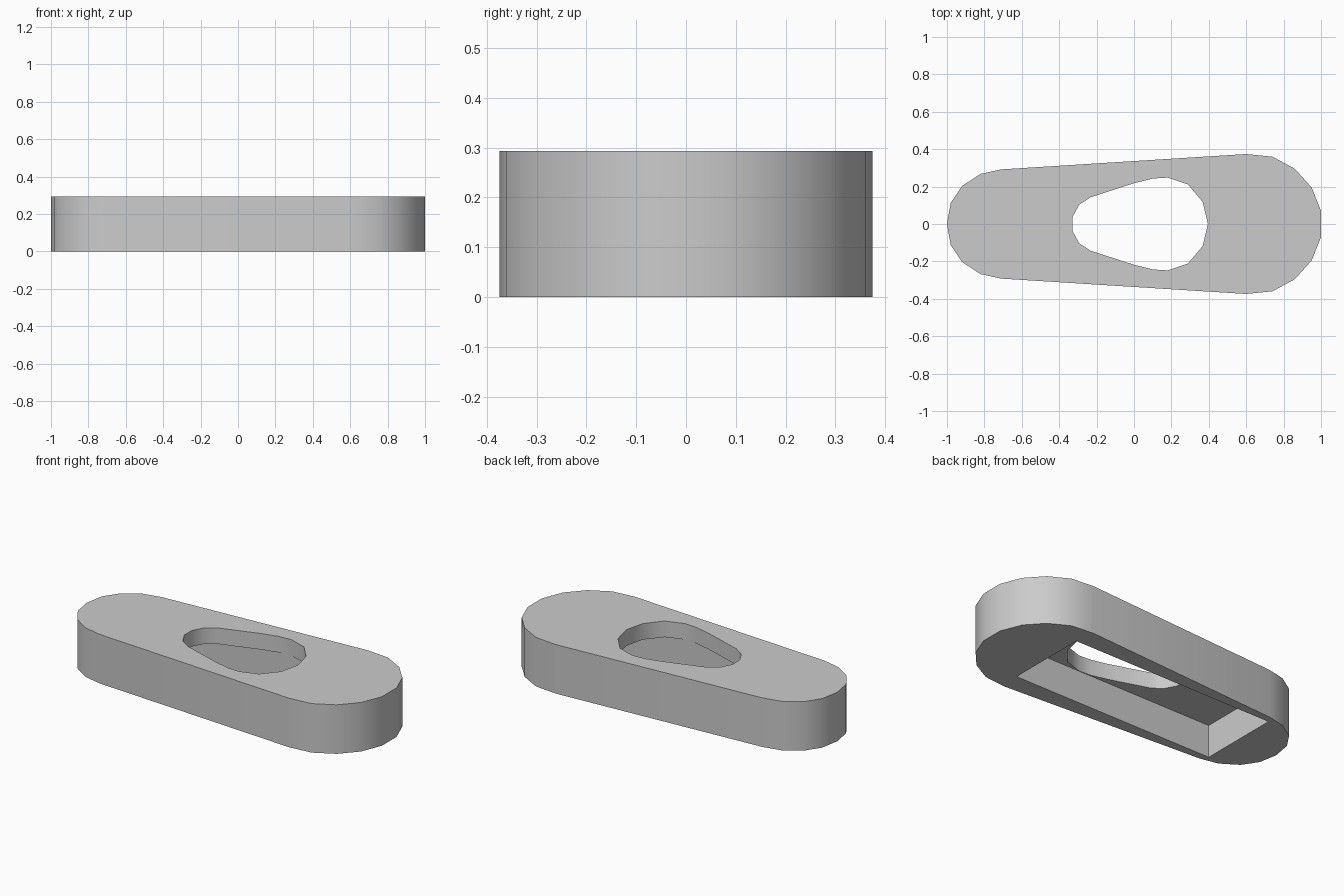
import bpy
import bmesh
import math

cube = bpy.data.objects.get("Cube")
if cube:
    bpy.data.objects.remove(cube, do_unlink=True)

HEIGHT = 0.293
POCKET_TOP = 0.197

grey = bpy.data.materials.new("plain grey")
grey.use_nodes = True
grey.diffuse_color = (0.6, 0.6, 0.6, 1)
grey.node_tree.nodes["Principled BSDF"].inputs["Base Color"].default_value = grey.diffuse_color


def mirrored(half):
    """Close a half outline by mirroring it across the x axis."""
    return half + [(x, -y) for x, y in reversed(half) if y > 0]


def prism(name, outline, bottom, top):
    """Extrude a flat outline between two heights."""
    bm = bmesh.new()
    face = bm.faces.new([bm.verts.new((x, y, bottom)) for x, y in outline])
    moved = bmesh.ops.extrude_face_region(bm, geom=[face])["geom"]
    verts = [v for v in moved if isinstance(v, bmesh.types.BMVert)]
    bmesh.ops.translate(bm, vec=(0, 0, top - bottom), verts=verts)
    bmesh.ops.recalc_face_normals(bm, faces=bm.faces)
    mesh = bpy.data.meshes.new(name)
    bm.to_mesh(mesh)
    bm.free()
    mesh.materials.append(grey)
    obj = bpy.data.objects.new(name, mesh)
    bpy.context.collection.objects.link(obj)
    return obj


# Tapered body with rounded ends
body = prism("tapered_body", mirrored([
    (-1, 0), (-0.98, 0.113), (-0.92, 0.203), (-0.82, 0.268), (-0.71, 0.292),
    (0.6, 0.374), (0.74, 0.36), (0.86, 0.295), (0.95, 0.195), (1, 0.07)]), 0, HEIGHT)

# Rectangular pocket in the underside
pocket = prism("pocket_cutter", [
    (-0.735, -0.25), (0.615, -0.25), (0.615, 0.25), (-0.735, 0.25)], -0.1, POCKET_TOP)

# Egg-shaped opening through the top
opening = prism("opening_cutter", mirrored([
    (-0.33, 0.035), (-0.293, 0.103), (-0.232, 0.143), (0, 0.218), (0.1, 0.243),
    (0.18, 0.248), (0.288, 0.212), (0.367, 0.118), (0.395, 0)]), 0.1, HEIGHT + 0.1)

# Cut both shapes out of the body
bpy.context.view_layer.objects.active = body
for cutter in (pocket, opening):
    cutter.hide_render = True
    cut = body.modifiers.new(cutter.name, "BOOLEAN")
    cut.operation = "DIFFERENCE"
    cut.solver = "EXACT"
    cut.object = cutter
    bpy.ops.object.modifier_apply(modifier=cut.name)
for cutter in (pocket, opening):
    bpy.data.objects.remove(cutter, do_unlink=True)

# Smooth curved walls, sharp rims
bpy.ops.object.select_all(action="DESELECT")
body.select_set(True)
bpy.ops.object.shade_smooth_by_angle(angle=math.radians(40))
